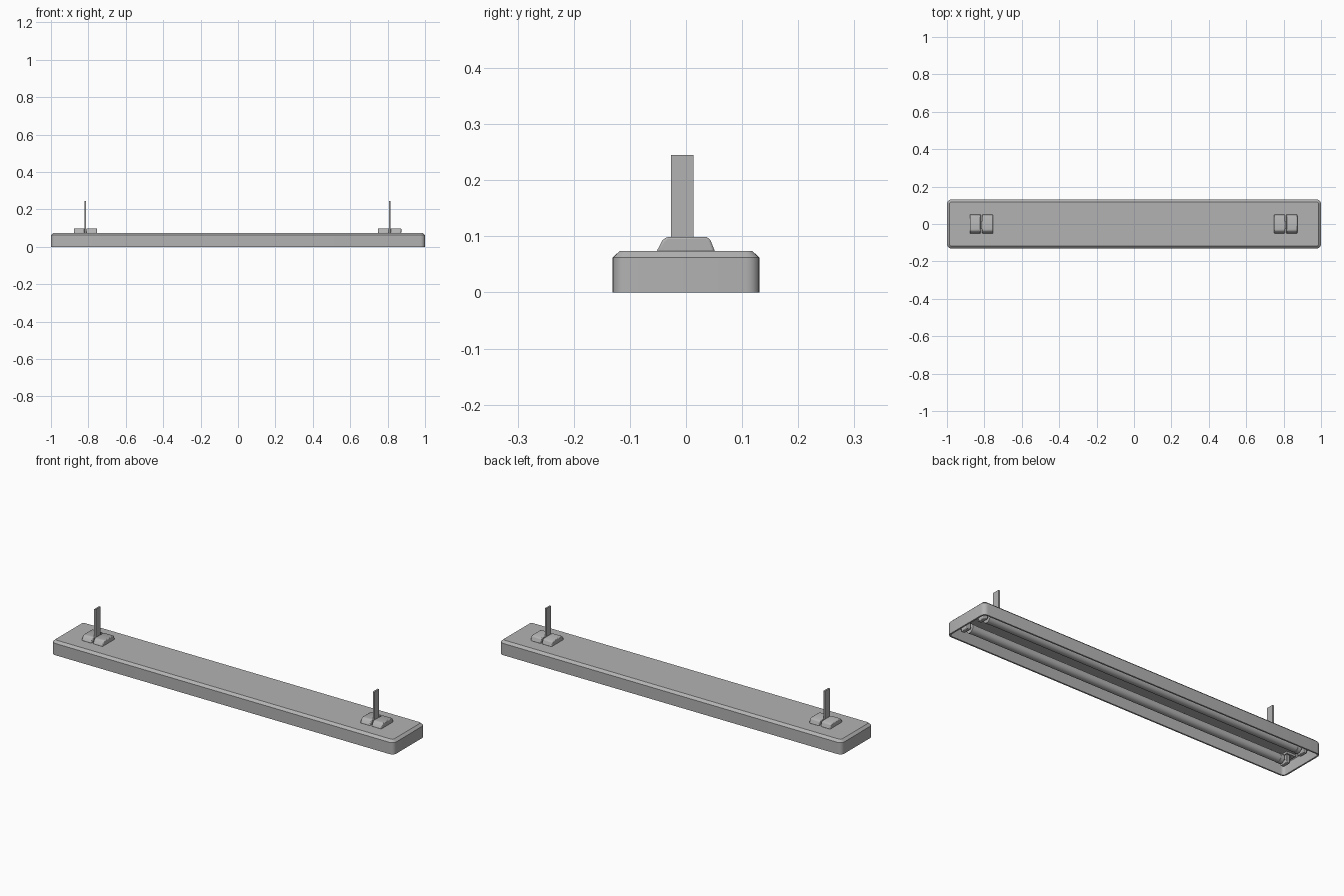
import bpy
import bmesh
import math
from mathutils import Matrix, Vector

cube = bpy.data.objects.get("Cube")
if cube:
    bpy.data.objects.remove(cube, do_unlink=True)

# Single painted metal colour
GREY = (0.45, 0.45, 0.45, 1)
mat = bpy.data.materials.new("plain grey")
mat.use_nodes = True
mat.diffuse_color = GREY
shader = next(n for n in mat.node_tree.nodes if n.type == "BSDF_PRINCIPLED")
shader.inputs["Base Color"].default_value = GREY


def finish(name, bm, smooth=True, bevel=0):
    bmesh.ops.recalc_face_normals(bm, faces=bm.faces)
    mesh = bpy.data.meshes.new(name)
    bm.to_mesh(mesh)
    bm.free()
    obj = bpy.data.objects.new(name, mesh)
    bpy.context.collection.objects.link(obj)
    mesh.materials.append(mat)
    if bevel:
        mod = obj.modifiers.new("edge", "BEVEL")
        mod.width = bevel
        mod.segments = 2
    if smooth:
        bpy.ops.object.select_all(action="DESELECT")
        obj.select_set(True)
        bpy.context.view_layer.objects.active = obj
        bpy.ops.object.shade_smooth_by_angle(angle=math.radians(30))
    return obj


def box(name, center, size, bevel=0):
    bm = bmesh.new()
    bmesh.ops.create_cube(bm, size=1, matrix=Matrix.Translation(center) @ Matrix.Diagonal((*size, 1)))
    return finish(name, bm, bool(bevel), bevel)


def rod(name, center, radius, length, sides=24):
    bm = bmesh.new()
    turn = Matrix.Translation(center) @ Matrix.Rotation(math.pi / 2, 4, "Y")
    bmesh.ops.create_cone(bm, cap_ends=True, segments=sides, radius1=radius,
                          radius2=radius, depth=length, matrix=turn)
    return finish(name, bm)


def prism(name, profile, x0, x1, bevel):
    """Extrude a (y, z) profile along x."""
    bm = bmesh.new()
    face = bm.faces.new([bm.verts.new((x0, y, z)) for y, z in profile])
    new = bmesh.ops.extrude_face_region(bm, geom=[face])["geom"]
    bmesh.ops.translate(bm, vec=(x1 - x0, 0, 0),
                        verts=[v for v in new if isinstance(v, bmesh.types.BMVert)])
    return finish(name, bm, True, bevel)


def rounded_ring(bm, inset, z, steps=5):
    hx, hy, r = 1 - inset, 0.131 - inset, max(0.024 - inset, 0.006)
    ring = []
    for i, (sx, sy) in enumerate(((1, 1), (-1, 1), (-1, -1), (1, -1))):
        for k in range(steps + 1):
            a = (i + k / steps) * math.pi / 2
            ring.append(bm.verts.new((sx * (hx - r) + r * math.cos(a),
                                      sy * (hy - r) + r * math.sin(a), z)))
    return ring


# Housing: hollow tray open underneath, chamfered on top
bm = bmesh.new()
levels = [(0.020, 0.066), (0.008, 0.056), (0.008, 0), (0, 0), (0, 0.062), (0.013, 0.074)]
rings = [rounded_ring(bm, *level) for level in levels]
for a, b in zip(rings, rings[1:]):
    for i in range(len(a)):
        j = (i + 1) % len(a)
        bm.faces.new((a[i], a[j], b[j], b[i]))
bm.faces.new(rings[0])
bm.faces.new(rings[-1])
finish("housing", bm)

# Hanging mounts: two clamp blocks gripping an upright strap
clamp = [(-0.053, 0.072), (-0.042, 0.093), (-0.034, 0.099),
         (0.036, 0.099), (0.043, 0.095), (0.052, 0.072)]
for side, x in (("right", -0.816), ("left", 0.811)):
    prism(side + "_clamp_outer", clamp, x - 0.062, x - 0.004, 0.004)
    prism(side + "_clamp_inner", clamp, x + 0.004, x + 0.062, 0.004)
    box(side + "_strap", (x, -0.007, 0.157), (0.009, 0.04, 0.176))

# Twin lamp tubes with end caps, pins and sockets
for row, y in (("front", -0.06), ("back", 0.06)):
    rod(row + "_tube", (0, y, 0.034), 0.022, 1.82)
    for side, s in (("right", -1), ("left", 1)):
        name = row + "_" + side
        rod(name + "_cap", (s * 0.915, y, 0.034), 0.0235, 0.02)
        for dy in (-0.008, 0.008):
            rod(name + "_pin", (s * 0.932, y + dy, 0.034), 0.003, 0.02, 8)
        box(name + "_socket", (s * 0.948, y, 0.04), (0.02, 0.045, 0.052), 0.003)
        box(name + "_socket_foot", (s * 0.958, y, 0.061), (0.05, 0.06, 0.012))
